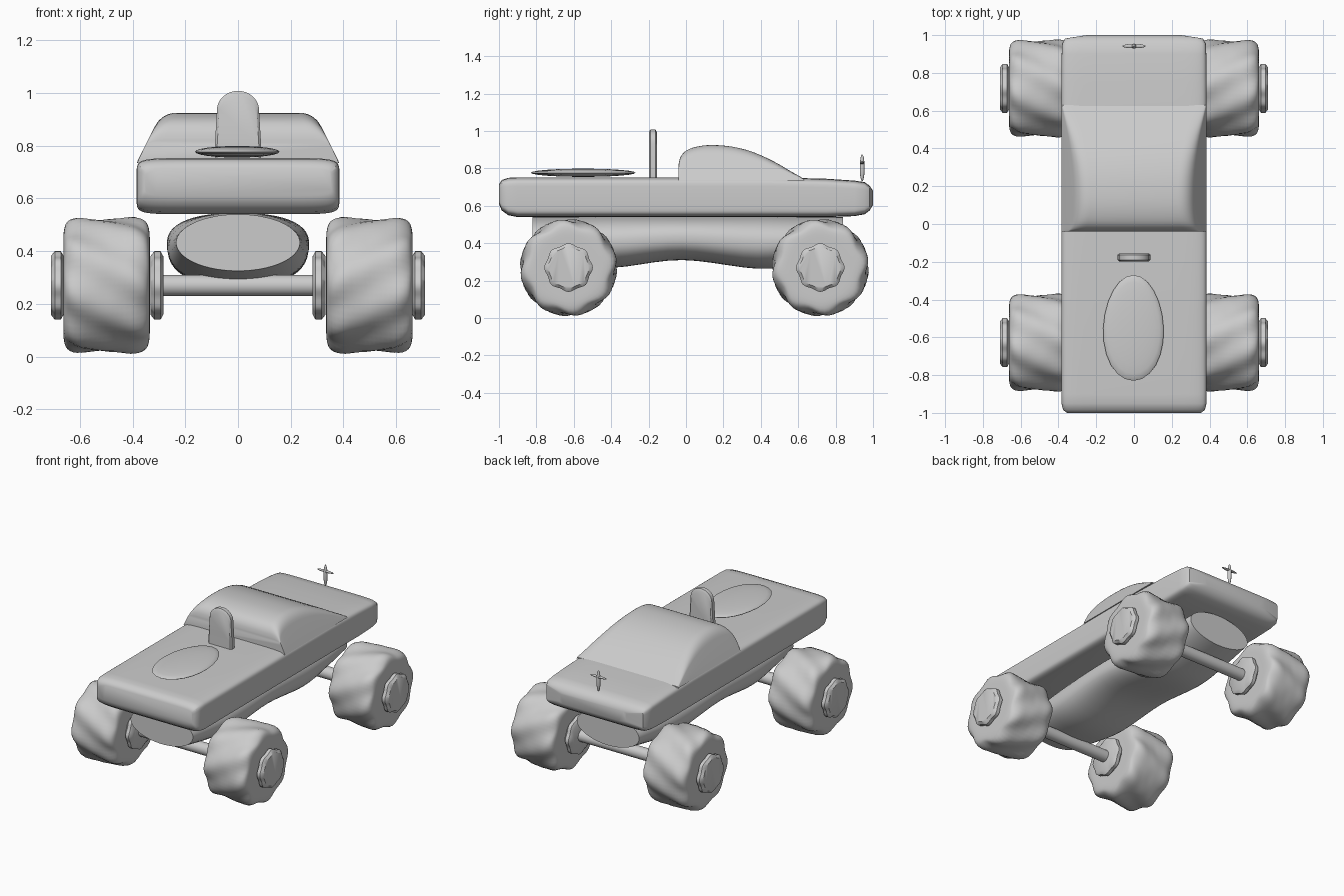
import bpy, bmesh, math
from mathutils import Vector

if "Cube" in bpy.data.objects:
    bpy.data.objects.remove(bpy.data.objects["Cube"], do_unlink=True)

grey = bpy.data.materials.new("plain grey")
grey.use_nodes = True
grey.diffuse_color = (0.6, 0.6, 0.6, 1)
grey.node_tree.nodes["Principled BSDF"].inputs["Base Color"].default_value = (0.6, 0.6, 0.6, 1)


def finish(name, bm, angle=40):
    bmesh.ops.recalc_face_normals(bm, faces=bm.faces)
    mesh = bpy.data.meshes.new(name)
    bm.to_mesh(mesh)
    bm.free()
    mesh.materials.append(grey)
    obj = bpy.data.objects.new(name, mesh)
    bpy.context.collection.objects.link(obj)
    bpy.ops.object.select_all(action='DESELECT')
    obj.select_set(True)
    bpy.context.view_layer.objects.active = obj
    bpy.ops.object.shade_smooth_by_angle(angle=math.radians(angle))
    return obj


def loft(name, rings, angle=40):
    """Skin a list of closed rings and cap both ends."""
    bm = bmesh.new()
    loops = [[bm.verts.new(p) for p in ring] for ring in rings]
    n = len(loops[0])
    for a, b in zip(loops, loops[1:]):
        for i in range(n):
            j = (i + 1) % n
            bm.faces.new((a[i], a[j], b[j], b[i]))
    bm.faces.new(loops[0])
    bm.faces.new(loops[-1])
    return finish(name, bm, angle)


def rounded(y, half, low, high, power, n=48):
    """Superellipse ring across the car at y."""
    ring = []
    for i in range(n):
        a = math.tau * (i + 0.5) / n
        c, s = math.cos(a), math.sin(a)
        x = half * math.copysign(abs(c) ** (2 / power), c)
        z = (low + high) / 2 + (high - low) / 2 * math.copysign(abs(s) ** (2 / power), s)
        ring.append(Vector((x, y, z)))
    return ring


def smooth_path(keys, steps=5):
    """Catmull-Rom interpolation of number tuples."""
    out = []
    for i in range(len(keys) - 1):
        k = [keys[max(0, min(len(keys) - 1, i + d))] for d in (-1, 0, 1, 2)]
        for s in range(steps):
            t = s / steps
            out.append([0.5 * (2 * b + (c - a) * t + (2 * a - 5 * b + 4 * c - d) * t * t
                               + (3 * b - a - 3 * c + d) * t ** 3) for a, b, c, d in zip(*k)])
    return out + [list(keys[-1])]


# Flat body slab: y, half width, bottom, top
slab = [(-1, .355, .61, .715), (-.985, .375, .575, .738), (-.95, .384, .55, .75),
        (-.9, .385, .54, .753), (.45, .385, .54, .753), (.75, .385, .54, .745),
        (.9, .383, .545, .735), (.955, .38, .555, .727), (.982, .365, .575, .708),
        (1, .25, .605, .68)]
loft("body_slab", [rounded(*s, 9) for s in slab])


# Cabin hump with sloping sides
def cabin_ring(y, top):
    base, shoulder = .383, .383 - .5 * (top - .74)
    low, corner = Vector((base, y, .735)), Vector((shoulder, y, top))
    p0 = low.lerp(corner, .7)
    p2 = Vector((shoulder - .06, y, top))
    half = [low]
    for i in range(8):
        t = i / 7
        half.append(p0 * (1 - t) ** 2 + corner * 2 * t * (1 - t) + p2 * t * t)
    return half + [Vector((-p.x, p.y, p.z)) for p in reversed(half)]


hump = smooth_path([(-.04, .82), (-.03, .86), (0, .895), (.06, .917), (.14, .925),
                    (.25, .916), (.36, .887), (.47, .837), (.56, .785), (.63, .745)], 3)
loft("cabin", [cabin_ring(*h) for h in hump])

# Underside hull, pinched in the middle with flat oval ends
hull = smooth_path([(-.82, .235, .325, .54, 2), (-.6, .25, .285, .54, 2.1),
                    (-.38, .265, .27, .545, 2.3), (-.02, .27, .31, .545, 2.4),
                    (.38, .265, .264, .545, 2.3), (.62, .25, .285, .54, 2.1),
                    (.84, .235, .325, .54, 2)], 5)
loft("underside_hull", [rounded(*h) for h in hull])


def turned(name, side, cy, cz, profile, lobes=8, twist=0.0):
    """Lumpy turned shape along x; profile rows are x, radius, lump size."""
    rings = []
    for x, r, lump in profile:
        ring = []
        for i in range(64):
            a = math.tau * i / 64
            rad = r + lump * math.cos(lobes * a + twist * x)
            ring.append(Vector((side * x, cy + rad * math.cos(a), cz + rad * math.sin(a))))
        rings.append(ring)
    return loft(name, rings)


# Tyres, hubs and axles
tyre = smooth_path([(.335, .14, 0), (.336, .2, .003), (.35, .232, .01), (.39, .25, .01),
                    (.45, .252, .007), (.5, .252, .008), (.55, .252, .007), (.61, .25, .01),
                    (.648, .232, .01), (.661, .2, .003), (.662, .14, 0)], 3)
hub_rows = ((0, .105, .003), (.012, .125, .005), (.035, .125, .005), (.05, .108, .003))
for end, cy in (("front", -.628), ("rear", .718)):
    for side, label in ((1, "left"), (-1, "right")):
        turned(f"{end}_{label}_tyre", side, cy, .27, tyre, 8, 18)
        for place, start in (("outer", .66), ("inner", .282)):
            rows = [(start + x, r, b) for x, r, b in hub_rows]
            turned(f"{end}_{label}_{place}_hub", side, cy, .27, rows)
    turned(f"{end}_axle", 1, cy, .27, [(-.3, .04, 0), (.3, .04, 0)])


def ellipsoid(name, centre, size, segments=24):
    bm = bmesh.new()
    bmesh.ops.create_uvsphere(bm, u_segments=segments, v_segments=12, radius=1)
    for v in bm.verts:
        v.co = Vector([c + s * k for c, s, k in zip(centre, size, v.co)])
    return finish(name, bm, 60)


# Oval hood pad, egg shaped in plan
pad = ellipsoid("hood_pad", (-.003, -.55, .777), (.16, .28, .022))
for v in pad.data.vertices:
    v.co.x *= 1 - .25 * (v.co.y + .55)

# Upright screen with a rounded top
outline = [(.088, .745), (.088, .8), (.08, .93)]
outline += [(.08 * math.cos(a), .935 + .073 * math.sin(a))
            for a in (math.pi / 2 * i / 8 for i in range(1, 9))]
outline += [(-x, z) for x, z in reversed(outline[:-1])]
screen = []
for y, inset in ((-.198, .9), (-.19, 1), (-.164, 1), (-.156, .9)):
    screen.append([Vector((x * inset, y, .75 + (z - .75) * (inset + 1) / 2)) for x, z in outline])
loft("upright_screen", screen)

# Tail ornament
ellipsoid("tail_ornament_post", (0, .942, .803), (.013, .013, .072), 12)
ellipsoid("tail_ornament_bar", (0, .942, .83), (.062, .012, .007), 12)
